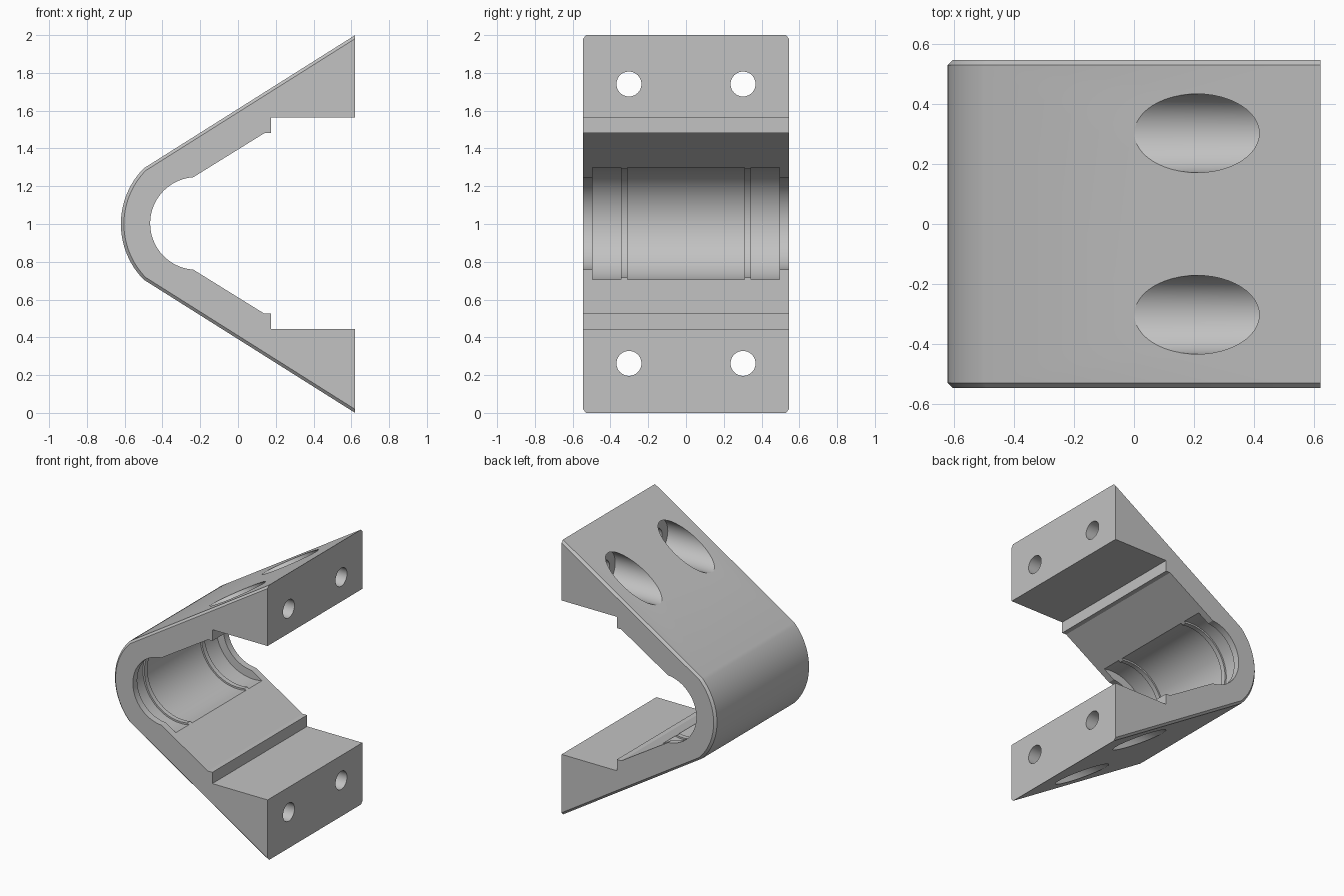
import bpy, bmesh
from math import cos, sin, pi, radians

cube = bpy.data.objects.get("Cube")
if cube:
    bpy.data.objects.remove(cube, do_unlink=True)

grey = bpy.data.materials.new("plain grey")
grey.use_nodes = True
COLOUR = (0.54, 0.54, 0.54, 1)
grey.diffuse_color = COLOUR
grey.node_tree.nodes["Principled BSDF"].inputs["Base Color"].default_value = COLOUR

HALF_WIDTH, CHAMFER = 0.545, 0.016


def loft(name, loops):
    """Join equal loops of points into a closed solid."""
    bm = bmesh.new()
    rings = [[bm.verts.new(p) for p in loop] for loop in loops]
    n = len(rings[0])
    for a, b in zip(rings, rings[1:]):
        for i in range(n):
            j = (i + 1) % n
            bm.faces.new((a[i], a[j], b[j], b[i]))
    bm.faces.new(rings[0])
    bm.faces.new(rings[-1])
    bmesh.ops.recalc_face_normals(bm, faces=bm.faces)
    mesh = bpy.data.meshes.new(name)
    bm.to_mesh(mesh)
    bm.free()
    mesh.materials.append(grey)
    obj = bpy.data.objects.new(name, mesh)
    bpy.context.collection.objects.link(obj)
    return obj


def arc(cx, cz, r, start, end, steps):
    angles = [radians(start + (end - start) * i / steps) for i in range(steps + 1)]
    return [(cx + r * cos(a), cz + r * sin(a)) for a in angles]


def section(inset):
    """V-shaped side profile; the outer edge can be pulled inward."""
    tip = inset * 1.18
    outer = [(0.62, 2 - tip)] + arc(-0.2, 1, 0.42 - inset, 135.5, 224.5, 28) + [(0.62, tip)]
    upper = [(0.62, 0.56), (0.175, 0.56), (0.175, 0.478), (0.14, 0.478)]
    bend = arc(-0.22, 1.003, 0.245, 266, 94, 40)
    lower_inner = [(x, 1.003 - z) for x, z in upper]
    upper_inner = [(x, 1.003 + z) for x, z in reversed(upper)]
    return outer + lower_inner + bend + upper_inner


# Bracket body with chamfered outer edges
stations = [(-HALF_WIDTH, CHAMFER), (CHAMFER - HALF_WIDTH, 0),
            (HALF_WIDTH - CHAMFER, 0), (HALF_WIDTH, CHAMFER)]
body = loft("bracket_body", [[(x, y, z) for x, z in section(c)] for y, c in stations])


def circle(r, steps=64):
    return [(r * cos(2 * pi * i / steps), r * sin(2 * pi * i / steps)) for i in range(steps)]


cutters = []

# Bearing pocket with two raised retaining ribs
POCKET, RIB = 0.304, 0.292
half = [(0.31, POCKET), (0.31, RIB), (0.345, RIB), (0.345, POCKET), (0.495, POCKET)]
steps = [(-y, r) for y, r in reversed(half)] + half
cutters.append(loft("pocket_cutter",
                    [[(-0.22 + a, y, 1.003 + b) for a, b in circle(r)] for y, r in steps]))

# Stepped bolt holes: wide from the sloped side, narrow through the end face
for y in (-0.302, 0.302):
    for z in (1.741, 0.262):
        bolt = [(-0.3, 0.131), (0.45, 0.131), (0.45, 0.066), (0.8, 0.066)]
        cutters.append(loft("bolt_cutter",
                            [[(x, y + a, z + b) for a, b in circle(r, 48)] for x, r in bolt]))

bpy.context.view_layer.objects.active = body
body.select_set(True)
for cutter in cutters:
    mod = body.modifiers.new("cut", "BOOLEAN")
    mod.operation, mod.solver, mod.object = "DIFFERENCE", "EXACT", cutter
    bpy.ops.object.modifier_apply(modifier=mod.name)
    bpy.data.objects.remove(cutter, do_unlink=True)

bpy.ops.object.shade_smooth_by_angle(angle=radians(15))
